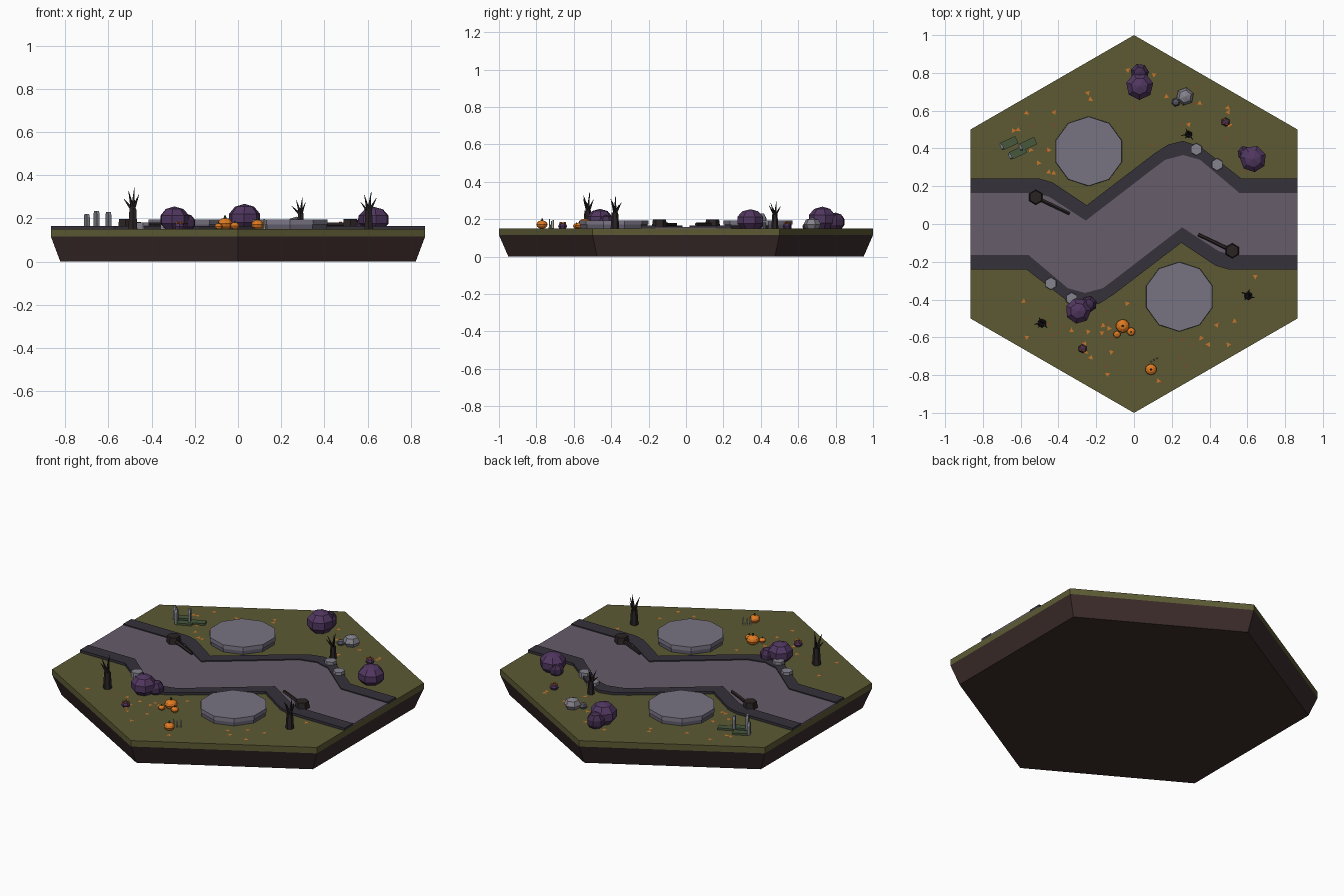
import bpy, math, random
from mathutils import Vector, Matrix

if "Cube" in bpy.data.objects:
    bpy.data.objects.remove(bpy.data.objects["Cube"])
random.seed(4)
G = 0.15  # grass level


def mat(name, hexcol):
    m = bpy.data.materials.new(name)
    c = [int(hexcol[i:i + 2], 16) / 255 for i in (0, 2, 4)]
    m.diffuse_color = [((v + 0.055) / 1.055) ** 2.4 if v > 0.04 else v / 12.92 for v in c] + [1]
    m.use_nodes = True
    m.node_tree.nodes["Principled BSDF"].inputs["Base Color"].default_value = m.diffuse_color
    return m


M = {k: mat(k, v) for k, v in dict(
    soil="3c2c2b", grass="5c5a34", curb="35313a", path="665c6a", pad="777382", pad_side="5f5b6a",
    bush="513760", bush_dark="432d4e", bark="2a2324", pumpkin="e07a22", stem="3d4a22",
    rock="85828c", rock_dark="5c5a66", tomb="7d8088", mound="47573c", leaf="c8742a",
    leaf_red="8a4426", bone="c9c6b0").items()}


def mesh(name, verts, faces, m):
    me = bpy.data.meshes.new(name)
    me.from_pydata([tuple(v) for v in verts], [], faces)
    me.materials.append(M[m])
    ob = bpy.data.objects.new(name, me)
    bpy.context.collection.objects.link(ob)
    return ob


def lathe(name, prof, n, loc, m, start=90, axis=(0, 0, 1)):
    """Revolve (radius, height) points about an axis with n flat sides."""
    rot = Vector((0, 0, 1)).rotation_difference(Vector(axis))
    verts, faces = [], []
    for r, z in prof:
        for i in range(n):
            a = math.radians(start) + math.tau * i / n
            verts.append(Vector(loc) + rot @ Vector((r * math.cos(a), r * math.sin(a), z)))
    for k in range(len(prof) - 1):
        for i in range(n):
            j = (i + 1) % n
            faces.append((k * n + i, k * n + j, k * n + n + j, k * n + n + i))
    faces.append(tuple(range(n))[::-1])
    faces.append(tuple(range(len(verts) - n, len(verts))))
    return mesh(name, verts, faces, m)


def prism(name, outline, z0, z1, m):
    n = len(outline)
    verts = [(x, y, z) for z in (z0, z1) for x, y in outline]
    faces = [tuple(range(n))[::-1], tuple(range(n, 2 * n))]
    faces += [(i, (i + 1) % n, n + (i + 1) % n, n + i) for i in range(n)]
    return mesh(name, verts, faces, m)


def blob(name, x, y, z, r, h, m, n=7, rings=5, start=90):
    prof = [(max(r * math.sin(math.pi * k / rings), 0.0005), -h * math.cos(math.pi * k / rings))
            for k in range(rings + 1)]
    return lathe(name, prof, n, (x, y, z), m, start)


def box(name, size, loc, m, yaw=0.0):
    sx, sy, sz = (s / 2 for s in size)
    c, s = math.cos(yaw), math.sin(yaw)
    pts = [(-sx, -sy), (sx, -sy), (sx, sy), (-sx, sy)]
    return prism(name, [(loc[0] + c * x - s * y, loc[1] + s * x + c * y) for x, y in pts],
                 loc[2] - sz, loc[2] + sz, m)


# hexagonal tile
lathe("soil_base", [(0.95, 0), (1, 0.115)], 6, (0, 0, 0), "soil")
lathe("grass_slab", [(1, 0.115), (1, G)], 6, (0, 0, 0), "grass")

# winding path with curbs, symmetric under a half turn
outer = [(-0.866, 0.24), (-0.5, 0.24), (-0.43, 0.22), (-0.25, 0.1), (0.11, 0.375), (0.18, 0.42),
         (0.26, 0.44), (0.35, 0.41), (0.57, 0.24), (0.866, 0.24)]
inner = [(-0.866, 0.163), (-0.52, 0.163), (-0.45, 0.145), (-0.255, 0.018), (0.085, 0.28), (0.165, 0.34),
         (0.26, 0.365), (0.35, 0.34), (0.56, 0.163), (0.866, 0.163)]


def turn(pts):
    return [(-x, -y) for x, y in pts]


prism("path", inner[::-1] + turn(inner)[::-1], G - 0.01, 0.159, "path")
for s, (o, i) in enumerate(((outer, inner), (turn(outer), turn(inner)))):
    for k in range(len(o) - 1):
        prism(f"curb_{s}_{k}", [i[k], i[k + 1], o[k + 1], o[k]], G - 0.01, 0.165, "curb")

for s in (1, -1):
    # round stone pads
    c = (-0.24 * s, 0.385 * s, 0)
    lathe("pad_foot", [(0.18, G), (0.18, 0.172)], 10, c, "pad_side")
    lathe("pad_top", [(0.185, 0.172), (0.183, 0.194)], 10, c, "pad")
    # stepping stones on the curb
    for x, y in ((0.33, 0.395), (0.44, 0.315)):
        lathe("curb_stone", [(0.034, G), (0.032, 0.182)], 6, (x * s, y * s, 0), "rock")
    # stumps with fallen poles
    a, b = Vector((-0.52 * s, 0.142 * s, 0.172)), Vector((-0.34 * s, 0.055 * s, 0.172))
    lathe("stump", [(0.042, G), (0.035, 0.197)], 6, (a.x, a.y, 0), "bark")
    lathe("fallen_pole", [(0.011, 0), (0.009, (b - a).length)], 5, a, "bark", axis=b - a)

# bushes: x, y, radius, top
for x, y, r, top in ((0.03, 0.73, 0.077, 0.267), (0.03, 0.8, 0.052, 0.235), (0.63, 0.345, 0.075, 0.253),
                     (0.585, 0.375, 0.04, 0.215), (-0.295, -0.46, 0.072, 0.255), (-0.24, -0.425, 0.046, 0.222)):
    h = (top - G + 0.015) / 2
    blob("bush", x, y, top - h, r, h, "bush" if r > 0.06 else "bush_dark", start=random.uniform(0, 50))

# bare trees: x, y, trunk radius, top
for x, y, r, top in ((-0.487, -0.525, 0.024, 0.35), (0.605, -0.38, 0.023, 0.33), (0.29, 0.475, 0.019, 0.305)):
    fork = G + 0.48 * (top - G)
    lathe("tree_trunk", [(r, G), (r * 0.75, fork)], 6, (x, y, 0), "bark")
    for k in range(5):
        t = k * math.tau / 5 + random.random()
        lean = (0.012, 0.035, 0.042, 0.03, 0.038)[k]
        d = Vector((lean * math.cos(t), lean * math.sin(t), (top - fork) * (1, .65, .5, .85, .7)[k]))
        lathe("tree_branch", [(r * 0.42, 0), (0.001, d.length)], 5, (x, y, fork - 0.008), "bark", axis=d)

# pumpkins
for x, y, r in ((-0.06, -0.54, 0.036), (-0.09, -0.585, 0.019), (-0.015, -0.57, 0.022), (0.09, -0.77, 0.03)):
    blob("pumpkin", x, y, G + r * 0.7, r, r * 0.75, "pumpkin", n=10, rings=6)
    lathe("pumpkin_stem", [(r * 0.2, 0), (r * 0.14, r * 0.4)], 5, (x, y, G + r * 1.35), "stem")

# flower clumps
for x, y in ((0.485, 0.54), (-0.272, -0.66)):
    blob("flower_clump", x, y, G + 0.012, 0.024, 0.02, "bush", n=6, rings=4)
    for k in range(4):
        t = k * math.tau / 4 + 0.5
        blob("flower", x + 0.015 * math.cos(t), y + 0.015 * math.sin(t), G + 0.029, 0.006, 0.006,
             "pumpkin", n=5, rings=4)

# rocks
for x, y, r, m in ((0.27, 0.675, 0.048, "rock"), (0.222, 0.645, 0.024, "rock_dark")):
    blob("rock", x, y, G + r * 0.45, r, r * 0.75, m, n=6, rings=4, start=20)

# graves: headstone with rounded top and a mound
for x, y, h in ((-0.7, 0.41, 0.07), (-0.655, 0.36, 0.085), (-0.6, 0.405, 0.08)):
    yaw = math.radians(25)
    d = Vector((math.cos(yaw), math.sin(yaw), 0))
    box("grave_mound", (0.085, 0.042, 0.012), (x + d.x * 0.045, y + d.y * 0.045, G + 0.005), "mound", yaw)
    w = 0.018
    prof = [(-w, G), (w, G), (w, G + h - 0.015), (w * .6, G + h), (-w * .6, G + h), (-w, G + h - 0.015)]
    verts = [Vector((x, y, z)) + t * d + p * Vector((-d.y, d.x, 0)) for t in (-0.007, 0.007) for p, z in prof]
    faces = [tuple(range(6))[::-1], tuple(range(6, 12))]
    faces += [(i, (i + 1) % 6, 6 + (i + 1) % 6, 6 + i) for i in range(6)]
    mesh("headstone", verts, faces, "tomb")

# bone pickets
for k, h in enumerate((0.05, 0.04, 0.046)):
    lathe("bone_picket", [(0.005, G), (0.003, G + h)], 5, (0.09 + k * 0.016, -0.73 + k * 0.01, 0), "bone")


# fallen leaves scattered on the grass
def edge(x):
    for (x0, y0), (x1, y1) in zip(outer, outer[1:]):
        if x0 <= x <= x1:
            return y0 + (y1 - y0) * (x - x0) / (x1 - x0)
    return 1


verts, faces, n = {"leaf": [], "leaf_red": []}, {"leaf": [], "leaf_red": []}, 0
while n < 80:
    x, s = random.uniform(-0.65, 0.65), random.choice((1, -1))
    y = random.uniform(0.2, 0.85)
    if y < edge(x) + 0.03 or y > 0.93 - abs(x) * 0.577 or math.hypot(x + 0.24, y - 0.385) < 0.21:
        continue
    kind, r, t = ("leaf", 0.015, random.random() * 6) if n % 2 else ("leaf_red", 0.009, random.random() * 6)
    b = len(verts[kind])
    verts[kind] += [(x * s + r * math.cos(t + a), y * s + r * math.sin(t + a), G + 0.003) for a in (0, 2, 4)]
    faces[kind].append((b, b + 1, b + 2))
    n += 1
for kind in verts:
    mesh("fallen_" + kind, verts[kind], faces[kind], kind)
